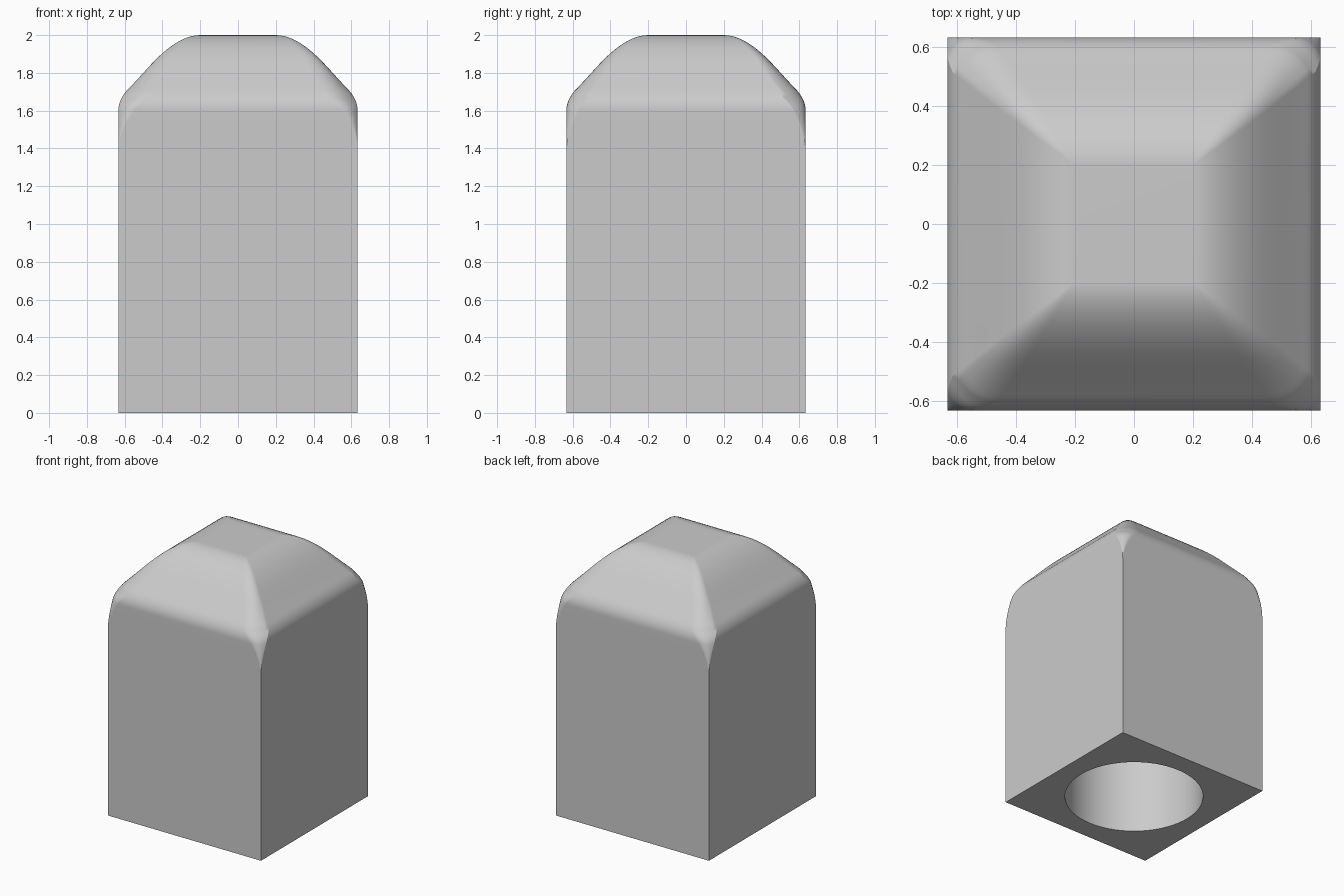
import bpy, bmesh, math
from mathutils import Vector

if "Cube" in bpy.data.objects:
    bpy.data.objects.remove(bpy.data.objects["Cube"], do_unlink=True)

HALF = 0.633          # half width of the block
EDGE_TOP = 1.4        # height where the sharp upright edges end
BLEND = 1.67          # height of the widest corner rounding
HOLE_R, HOLE_DEPTH, HOLE_SIDES = 0.48, 1.2, 64


def bezier(a, b, c, steps):
    a, b, c = Vector(a), Vector(b), Vector(c)
    return [a * (1 - t) ** 2 + b * 2 * t * (1 - t) + c * t * t
            for t in (i / steps for i in range(steps + 1))]


def corner_size(z):
    """Rounding grows from the upright edges, then shrinks to the flat top."""
    if z <= EDGE_TOP:
        return 0.0
    if z < BLEND:
        return 0.1 * ((z - EDGE_TOP) / (BLEND - EDGE_TOP)) ** 1.7
    return 0.1 * math.sqrt(max(0.0, (2 - z) / (2 - BLEND)))


def ring_points(w, z):
    """Rounded square, tangent to front and back, creased on the sides."""
    c = corner_size(z)
    k = 0.5 * min(1.0, max(0.0, (1.85 - z) / (1.85 - BLEND)))
    arc = bezier((w, w - c), (w - k * c, w), (w - 1.4 * c, w), 8)
    points = []
    for sx, sy in ((1, 1), (-1, 1), (-1, -1), (1, -1)):
        part = arc if sx * sy > 0 else arc[::-1]
        points += [(p.x * sx, p.y * sy, z) for p in part]
    return points


def bridge(bm, low, high):
    n = len(low)
    for i in range(n):
        j = (i + 1) % n
        bm.faces.new((low[i], low[j], high[j], high[i]))


# Outline of the block: straight wall, shoulder curve, slope, crown curve
profile = [Vector((HALF, z)) for z in (0, EDGE_TOP, 1.45, 1.5, 1.55)]
profile += bezier((HALF, 1.6), (HALF, 1.665), (0.575, 1.72), 7)
profile += [Vector((0.535, 1.763)), Vector((0.497, 1.805))]
profile += bezier((0.46, 1.845), (0.317, 2.0), (0.2, 2.0), 9)

bm = bmesh.new()
rings = [[bm.verts.new(p) for p in ring_points(w, z)] for w, z in profile]
for low, high in zip(rings, rings[1:]):
    bridge(bm, low, high)
bm.faces.new(rings[-1])
bmesh.ops.remove_doubles(bm, verts=bm.verts[:], dist=0.0005)

# Blind round hole in the underside
circles = []
for z in (0, HOLE_DEPTH):
    circles.append([bm.verts.new((HOLE_R * math.cos(a), HOLE_R * math.sin(a), z))
                    for a in (2 * math.pi * i / HOLE_SIDES for i in range(HOLE_SIDES))])
bridge(bm, circles[1], circles[0])
bm.faces.new(circles[1])

# Underside between the square outline and the hole
rim = [e for e in bm.edges if len(e.link_faces) == 1
       and all(abs(v.co.z) < 0.001 for v in e.verts)]
bmesh.ops.triangle_fill(bm, use_beauty=True, edges=rim, normal=(0, 0, -1))
bmesh.ops.recalc_face_normals(bm, faces=bm.faces[:])

mesh = bpy.data.meshes.new("rounded_block")
bm.to_mesh(mesh)
bm.free()
block = bpy.data.objects.new("rounded_block", mesh)
bpy.context.collection.objects.link(block)

# Plain grey finish
grey = bpy.data.materials.new("light_grey")
grey.use_nodes = True
grey.diffuse_color = (0.6, 0.6, 0.6, 1)
grey.node_tree.nodes["Principled BSDF"].inputs["Base Color"].default_value = (0.6, 0.6, 0.6, 1)
mesh.materials.append(grey)

# Smooth shading with sharp upright edges
bpy.ops.object.select_all(action='DESELECT')
block.select_set(True)
bpy.context.view_layer.objects.active = block
bpy.ops.object.shade_smooth_by_angle(angle=math.radians(22))
weighted = block.modifiers.new("even_shading", 'WEIGHTED_NORMAL')
weighted.keep_sharp = True
